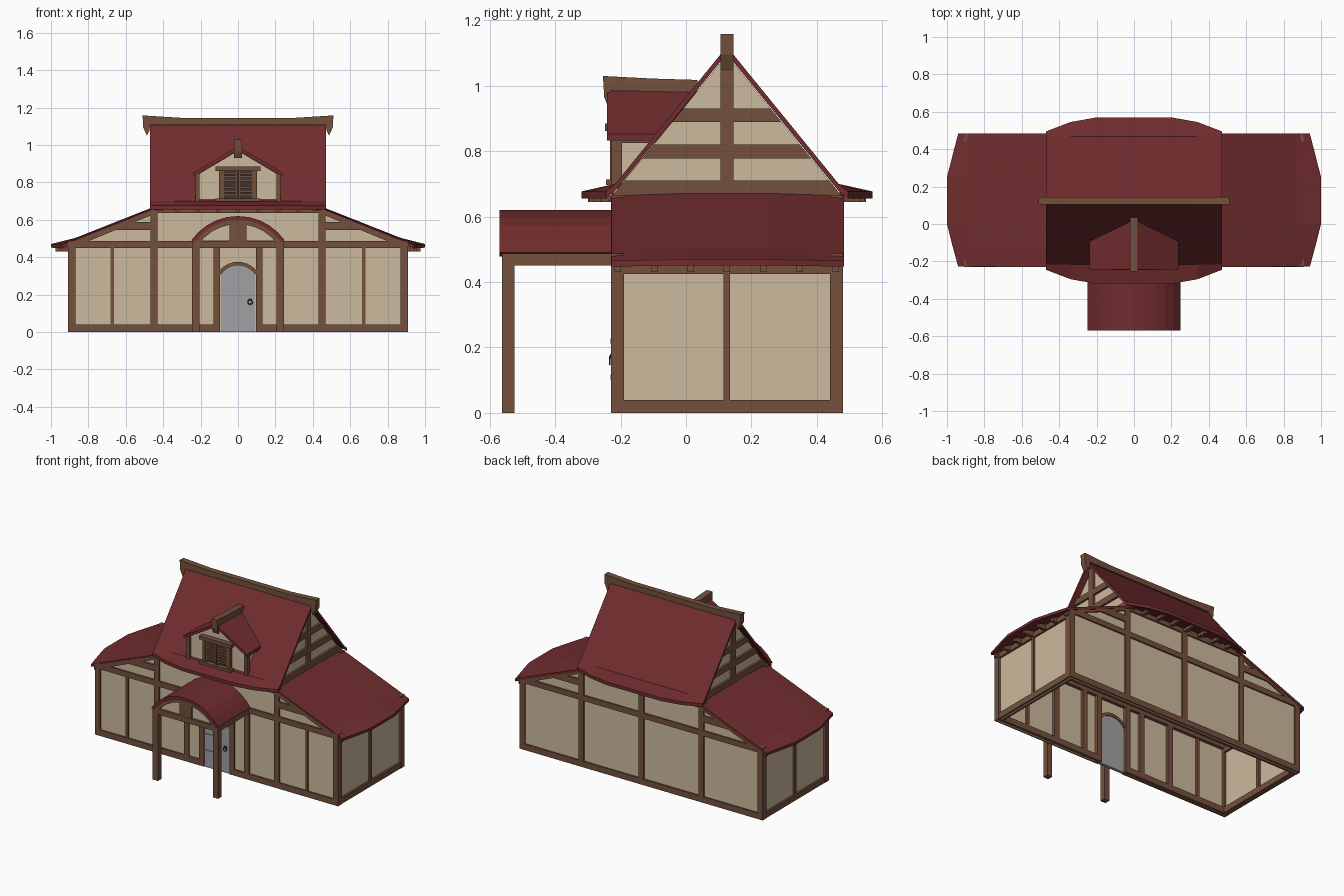
import bpy, bmesh, math

if "Cube" in bpy.data.objects:
    bpy.data.objects.remove(bpy.data.objects["Cube"])

def mat(name, r, g, b):
    m = bpy.data.materials.new(name)
    m.diffuse_color = tuple((c / 255) ** 2.2 for c in (r, g, b)) + (1,)
    m.use_nodes = True
    m.node_tree.nodes["Principled BSDF"].inputs["Base Color"].default_value = m.diffuse_color
    return m

PLASTER = mat("plaster", 203, 184, 156)
TIMBER = mat("timber", 115, 81, 63)
RED = mat("red_roof", 112, 48, 50)
GREY = mat("door_grey", 160, 160, 162)
DARK = mat("dark_metal", 62, 60, 60)
CY = 0.125  # ridge line in y

def make(name, verts, faces, m):
    me = bpy.data.meshes.new(name)
    me.from_pydata(verts, [], faces)
    bm = bmesh.new()
    bm.from_mesh(me)
    bmesh.ops.recalc_face_normals(bm, faces=bm.faces)
    bm.to_mesh(me)
    bm.free()
    me.materials.append(m)
    ob = bpy.data.objects.new(name, me)
    bpy.context.collection.objects.link(ob)
    return ob

def prism(name, pts, axis, a, b, m):
    """Extrude a 2D outline along an axis: 'x' takes (y,z), 'y' takes (x,z)."""
    put = (lambda p, t: (t, p[0], p[1])) if axis == 'x' else (lambda p, t: (p[0], t, p[1]))
    n = len(pts)
    v = [put(p, a) for p in pts] + [put(p, b) for p in pts]
    f = [tuple(range(n)), tuple(range(n, 2 * n))]
    f += [(i, (i + 1) % n, n + (i + 1) % n, n + i) for i in range(n)]
    return make(name, v, f, m)

def box(name, x0, x1, y0, y1, z0, z1, m=TIMBER):
    return prism(name, [(x0, z0), (x1, z0), (x1, z1), (x0, z1)], 'y', y0, y1, m)

def slab(name, rows, t, m=RED):
    """Closed roof sheet from rows of points, t thick downwards."""
    R, C = len(rows), len(rows[0])
    top = [p for r in rows for p in r]
    N = R * C
    v = top + [(x, y, z - t) for x, y, z in top]
    q = [(i*C+j, i*C+j+1, (i+1)*C+j+1, (i+1)*C+j) for i in range(R-1) for j in range(C-1)]
    rim = [j for j in range(C)] + [i*C+C-1 for i in range(1, R)]
    rim += [(R-1)*C+j for j in range(C-2, -1, -1)] + [i*C for i in range(R-2, 0, -1)]
    f = q + [tuple(k + N for k in reversed(a)) for a in q]
    f += [(a, b, b + N, a + N) for a, b in zip(rim, rim[1:] + rim[:1])]
    return make(name, v, f, m)

def arc(r, cz, half, n=10):
    return [(r * math.sin(half * (2*i/n - 1)), cz + r * math.cos(half * (2*i/n - 1))) for i in range(n + 1)]

def ring(name, r0, r1, cz, half, y0, y1, m):
    o, i = arc(r1, cz, half), arc(r0, cz, half)
    for k in range(len(o) - 1):
        prism(name, [o[k], o[k+1], i[k+1], i[k]], 'y', y0, y1, m)

# Long walls with sloped shoulders, and end walls
outline = [(-.9, 0), (.9, 0), (.9, .45), (.45, .645), (-.45, .645), (-.9, .45)]
for side, y in (("front", -.22), ("back", .46)):
    prism(side + "_wall", outline, 'y', y, y + .01, PLASTER)
    y0, y1 = (-.23, -.19) if side == "front" else (.44, .48)
    box(side + "_rail", -.91, .91, y0, y1, .45, .487)
    box(side + "_top_plate", -.46, .46, y0, y1, .635, .665)
    for s in (-1, 1):
        for x, w, h in ((.89, .02, .45), (.449, .019, .65)):
            box(side + "_post", s*x - w, s*x + w, y0, y1, 0, h)
        prism(side + "_shoulder_beam", [(s*.45, .545), (s*.68, .545), (s*.60, .588), (s*.45, .588)], 'y', y0, y1, TIMBER)
        prism(side + "_rake", [(s*.45, .655), (s*.45, .63), (s*.91, .44), (s*.91, .47)], 'y', y0, y1, TIMBER)
box("back_middle_post", -.019, .019, .44, .48, 0, .65)
box("back_sill", -.91, .91, .44, .48, 0, .04)
for s in (-1, 1):
    box("front_sill", *sorted((s*.1, s*.91)), -.23, -.19, 0, .04)
    box("front_thin_post", s*.672 - .009, s*.672 + .009, -.228, -.195, .04, .45)
    box("porch_wall_post", s*.225 - .018, s*.225 + .018, -.23, -.19, 0, .45)
    box("door_post", s*.113 - .018, s*.113 + .018, -.23, -.19, 0, .45)
    xs = sorted((s*.87, s*.908))
    box("end_wall", *sorted((s*.885, s*.895)), -.2, .46, 0, .45, PLASTER)
    box("end_sill", *xs, -.19, .44, 0, .04)
    box("end_plate", *xs, -.19, .44, .425, .46)
    box("end_middle_post", *xs, CY - .01, CY + .01, .04, .45)

# Side roofs with bulging flared eaves, and rafter tails
for s in (-1, 1):
    rows = []
    for y, e, k in ((-.228, .935, 0), (-.13, .962, .004), (0, .995, .008), (.25, .995, .008),
                    (.38, .962, .004), (.483, .935, 0)):
        rows.append([(s*.42, y, .673 + k), (s*.87, y, .495 + k), (s*e, y, .468 + k/2),
                     (s*(e + .005), y, .465 + k/2)])
    slab("side_roof", rows, .018)
    for i in range(-3, 4):
        y = CY + i * .111
        e = .975 - .05 * abs(i) / 3
        prism("side_rafter", [(s*.9, .43), (s*e, .43), (s*e, .452), (s*.9, .47)], 'y', y - .01, y + .01, TIMBER)

# Steep main roof with flared curved eaves
rows = []
for x, e in ((-.47, .37), (-.34, .42), (-.2, .445), (.2, .445), (.34, .42), (.47, .37)):
    rows.append([(x, CY - e, .677), (x, CY - .342, .7), (x, CY, 1.12),
                 (x, CY + .342, .7), (x, CY + e, .677)])
slab("main_roof", rows, .022)
for s in (-1, 1):
    for i in range(-4, 5):
        x = i * .108
        e = .425 - .08 * (abs(x) / .47) ** 2
        box("main_rafter", x - .01, x + .01, *sorted((CY + s*.3, CY + s*e)), .645, .665)

# Gable ends: plaster triangle, beams clipped to the slope, king post
hw = lambda z: (1.095 - z) / 1.228
for s in (-1, 1):
    prism("gable_wall", [(CY - hw(.66), .66), (CY + hw(.66), .66), (CY, 1.095)], 'x', s*.41, s*.43, PLASTER)
    for z0, z1 in ((.65, .71), (.778, .82), (.89, .93)):
        prism("gable_beam", [(CY - hw(z0), z0), (CY + hw(z0), z0), (CY + hw(z1), z1), (CY - hw(z1), z1)],
              'x', s*.40, s*.445, TIMBER)
    box("gable_post", *sorted((s*.405, s*.446)), CY - .02, CY + .02, .67, 1.08)

# Ridge beam with hooked ends
half = [(.3, 1.145), (.51, 1.158), (.507, 1.095), (.487, 1.05), (.474, 1.075), (.468, 1.108)]
prism("ridge_beam", half + [(-x, z) for x, z in reversed(half)], 'y', CY - .02, CY + .02, TIMBER)

# Dormer
prism("dormer_wall", [(-.21, .7), (.21, .7), (.21, .845), (0, .97), (-.21, .845)], 'y', -.21, -.02, PLASTER)
for s in (-1, 1):
    slab("dormer_roof", [[(0, -.242, .993), (0, .035, .993)], [(s*.237, -.242, .853), (s*.237, -.07, .853)]], .02)
    xs = sorted((s*.205, s*.228))
    box("dormer_post", *xs, -.228, -.195, .685, .85)
    box("dormer_plate", *xs, -.23, -.09, .825, .848)
    box("window_jamb", *sorted((s*.084, s*.102)), -.232, -.2, .7, .865)
    box("shutter_stile", *sorted((s*.004, s*.014)), -.23, -.2, .715, .862)
    box("shutter_outer_stile", *sorted((s*.072, s*.082)), -.23, -.2, .715, .862)
    for k in range(7):
        z = .728 + k * .019
        box("shutter_slat", *sorted((s*.014, s*.072)), -.226, -.212, z, z + .013)
box("window_back", -.085, .085, -.215, -.2, .71, .865, DARK)
box("window_lintel", -.12, .12, -.247, -.2, .862, .884)
box("window_sill", -.12, .12, -.245, -.2, .697, .714)
prism("dormer_ridge", [(-.254, 1.03), (-.1, 1.022), (.035, 1.018), (.035, .98), (-.23, .985), (-.236, .93), (-.25, .965)],
      'x', -.022, .022, TIMBER)

# Porch: barrel roof, arched front, posts and beams
ring("porch_roof", .285, .305, .315, math.radians(55), -.57, -.225, RED)
ring("porch_arch", .262, .285, .315, math.radians(54), -.562, -.528, TIMBER)
prism("porch_front_panel", arc(.275, .315, math.radians(51)), 'y', -.55, -.54, PLASTER)
box("porch_front_beam", -.245, .245, -.562, -.525, .45, .487)
box("porch_king_post", -.045, .045, -.56, -.53, .487, .585)
for s in (-1, 1):
    xs = sorted((s*.206, s*.245))
    box("porch_post", *xs, -.562, -.525, 0, .45)
    box("porch_side_beam", *xs, -.562, -.22, .45, .488)

# Arched door with frame, hinges and ring handle
prism("door", [(-.092, 0)] + arc(.108, .247, math.radians(58)) + [(.092, 0)], 'y', -.226, -.205, GREY)
ring("door_arch", .108, .128, .247, math.radians(56), -.23, -.2, TIMBER)
for z in (.11, .22):
    box("door_hinge", -.085, .03, -.231, -.225, z - .008, z + .008, GREY)
box("handle_plate", .055, .075, -.232, -.225, .165, .18, DARK)
bpy.ops.mesh.primitive_torus_add(location=(.065, -.233, .16), rotation=(math.pi/2, 0, 0), major_radius=.012,
                                 minor_radius=.003, major_segments=12, minor_segments=6)
bpy.context.object.name = "door_ring"
bpy.context.object.data.materials.append(DARK)
